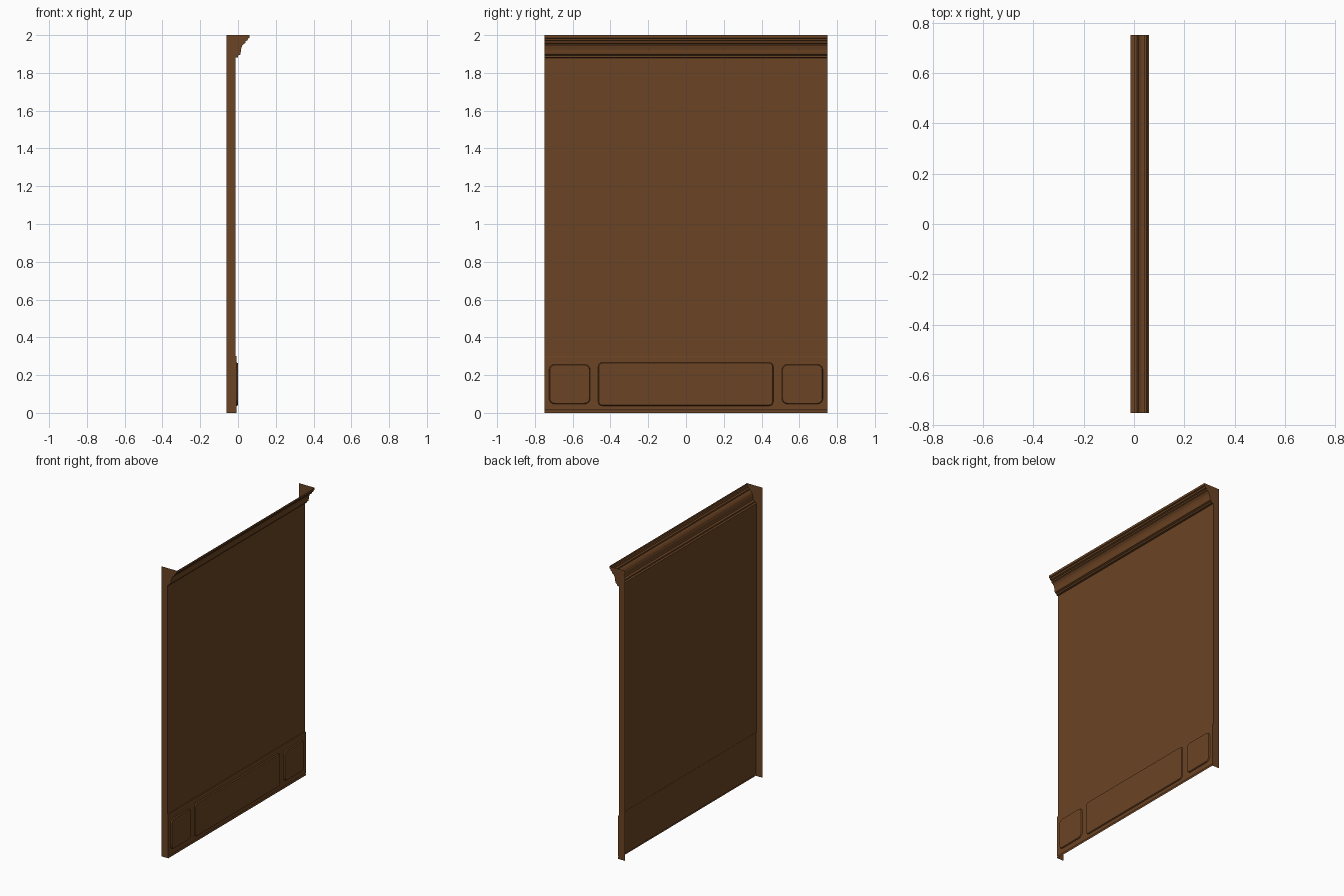
import bpy, bmesh, math

if "Cube" in bpy.data.objects:
    bpy.data.objects.remove(bpy.data.objects["Cube"])

wood = bpy.data.materials.new("brown_wood")
wood.diffuse_color = (0.145, 0.056, 0.017, 1)
wood.use_nodes = True
wood.node_tree.nodes["Principled BSDF"].inputs["Base Color"].default_value = wood.diffuse_color

BACK, HALF = -0.06, 0.75
WALL, BASE, PANEL = -0.013, -0.007, 0.0


def finish(name, bm):
    me = bpy.data.meshes.new(name)
    bm.to_mesh(me)
    bm.free()
    me.materials.append(wood)
    ob = bpy.data.objects.new(name, me)
    bpy.context.collection.objects.link(ob)
    return ob


def molding(name, profile):
    """Open strip along y following (x, z) points, with flat end caps back to BACK."""
    bm = bmesh.new()
    rows = []
    for y in (-HALF, HALF):
        rows.append([bm.verts.new((x, y, z)) for x, z in profile])
    a, b = rows
    for i in range(len(profile) - 1):
        bm.faces.new((a[i], b[i], b[i + 1], a[i + 1]))
    for row, y in ((a, -HALF), (b, HALF)):
        top = bm.verts.new((BACK, y, profile[-1][1]))
        bottom = bm.verts.new((BACK, y, profile[0][1]))
        cap = row + [top, bottom]
        bm.faces.new(cap if y < 0 else cap[::-1])
    return finish(name, bm)


def raised_panel(name, y0, y1, z0, z1, r, steps):
    """Rounded plate standing proud of the skirting, with bevelled rim."""
    bm = bmesh.new()

    def ring(x, inset):
        pts = []
        for k, (cy, cz) in enumerate(((y1 - r, z1 - r), (y0 + r, z1 - r),
                                      (y0 + r, z0 + r), (y1 - r, z0 + r))):
            for s in range(steps + 1):
                t = math.pi / 2 * (k + s / steps)
                pts.append(bm.verts.new((x, cy + (r - inset) * math.cos(t),
                                         cz + (r - inset) * math.sin(t))))
        return pts
    outer, inner = ring(BASE, 0), ring(PANEL, 0.004)
    n = len(outer)
    for i in range(n):
        j = (i + 1) % n
        bm.faces.new((outer[i], outer[j], inner[j], inner[i]))
    bm.faces.new(inner)
    return finish(name, bm)


# skirting with a stepped foot and chamfered top
molding("skirting", [(-0.007, 0), (-0.007, 0.01), (-0.009, 0.014), (BASE, 0.018),
                     (BASE, 0.292), (-0.009, 0.3), (WALL, 0.302)])
# plain wall sheet
molding("wall_sheet", [(WALL, 0.302), (WALL, 1.88)])
# cornice, open at the top
molding("cornice", [(WALL, 1.88), (0.0, 1.882), (0.0, 1.892), (0.012, 1.897),
                    (0.014, 1.905), (0.016, 1.925), (0.021, 1.942), (0.030, 1.954),
                    (0.040, 1.958), (0.040, 1.968), (0.050, 1.972),
                    (0.053, 1.982), (0.06, 1.985), (0.06, 2.0)])

# skirting panels
raised_panel("long_panel", -0.465, 0.462, 0.037, 0.267, 0.022, 3)
for side, name in ((-1, "left_panel"), (1, "right_panel")):
    y0, y1 = sorted((side * 0.507, side * 0.725))
    raised_panel(name, y0, y1, 0.047, 0.257, 0.03, 4)
